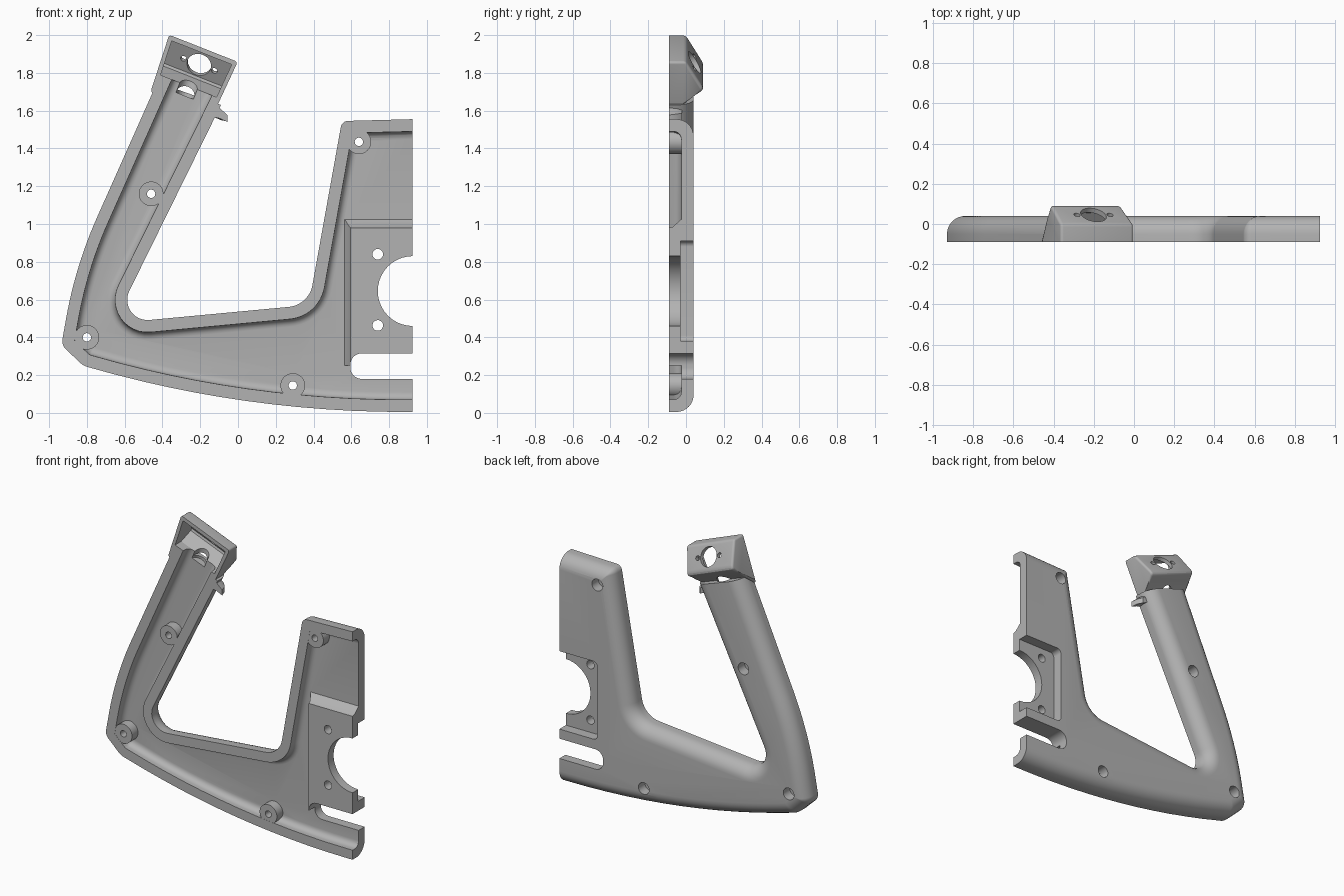
import bpy, bmesh
from math import sin, cos, tan, atan2, pi
from mathutils import Vector, Matrix

if "Cube" in bpy.data.objects:
    bpy.data.objects.remove(bpy.data.objects["Cube"])

grey = bpy.data.materials.new("plain grey")
grey.use_nodes = True
grey.diffuse_color = (0.45, 0.45, 0.45, 1)
grey.node_tree.nodes["Principled BSDF"].inputs["Base Color"].default_value = grey.diffuse_color

FRONT, BACK, FLOOR = -0.09, 0.04, -0.025
END = 0.925


def finish(name, bm):
    bmesh.ops.recalc_face_normals(bm, faces=bm.faces[:])
    mesh = bpy.data.meshes.new(name)
    bm.to_mesh(mesh)
    bm.free()
    mesh.materials.append(grey)
    ob = bpy.data.objects.new(name, mesh)
    bpy.context.collection.objects.link(ob)
    return ob


def loft(name, rings, bevel=0):
    """Closed solid through rings of equal point count."""
    bm = bmesh.new()
    loops = [[bm.verts.new(p) for p in ring] for ring in rings]
    for a, b in zip(loops, loops[1:]):
        for i in range(len(a)):
            bm.faces.new((a[i - 1], a[i], b[i], b[i - 1]))
    bm.faces.new(loops[0])
    bm.faces.new(loops[-1])
    if bevel:
        edges = [e for e in bm.edges if max(v.co.y for v in e.verts) > FRONT + 0.001]
        bmesh.ops.bevel(bm, geom=edges, offset=bevel, segments=4, profile=0.5, affect='EDGES')
    return finish(name, bm)


def rod(name, centre, radius, length, axis=(0, 1, 0)):
    bm = bmesh.new()
    turn = Vector(axis).to_track_quat('Z', 'Y').to_matrix().to_4x4()
    bmesh.ops.create_cone(bm, cap_ends=True, segments=40, radius1=radius, radius2=radius,
                          depth=length, matrix=Matrix.Translation(centre) @ turn)
    return finish(name, bm)


def combine(target, tool, operation):
    mod = target.modifiers.new("combine", 'BOOLEAN')
    mod.operation, mod.solver, mod.object = operation, 'EXACT', tool
    bpy.context.view_layer.objects.active = target
    bpy.ops.object.modifier_apply(modifier=mod.name)
    bpy.data.objects.remove(tool)


def outline(corners, y, inset=0, extend=0, open_edges=()):
    """Rounded polygon moved inwards; open edges move outwards by extend."""
    pts = [Vector(c[:2]) for c in corners]
    n = len(pts)
    dirs = [(pts[(i + 1) % n] - pts[i]).normalized() for i in range(n)]
    ring = []
    for i, p in enumerate(pts):
        a, b = dirs[i - 1], dirs[i]
        na, nb = Vector((-a.y, a.x)), Vector((-b.y, b.x))
        oa = -extend if (i - 1) % n in open_edges else inset
        ob = -extend if i in open_edges else inset
        det = na.x * nb.y - na.y * nb.x
        c = p + Vector((oa * nb.y - ob * na.y, na.x * ob - nb.x * oa)) / det
        if not corners[i][2]:
            ring.append((c.x, y, c.y))
            continue
        turn = atan2(det, a.dot(b))
        sign = 1 if turn > 0 else -1
        r = max(corners[i][2] - inset * sign, 0.004)
        start = c - a * r * tan(abs(turn) / 2)
        hub = start + na * sign * r
        for k in range(13):
            q = hub + Matrix.Rotation(turn * k / 12, 2) @ (start - hub)
            ring.append((q.x, y, q.y))
    return ring


# Frame outline: x, z, corner radius
FRAME = [(END, 1.555, 0), (0.55, 1.545, 0.04), (0.375, 0.571, 0.14), (-0.66, 0.474, 0.107),
         (-0.09, 1.63, 0), (-0.428, 1.75, 0), (-0.86, 0.78, 2.3), (-0.935, 0.36, 0.06),
         (-0.82, 0.25, 0.1), (0.035, 0.005, 6.0), (END, 0.005, 0)]
OPEN = (4, 10)

# Shell with a rounded back
R = 0.09
rings = [outline(FRAME, FRONT, 0, 0, OPEN)]
for k in range(9):
    t = pi / 2 * k / 8
    rings.append(outline(FRAME, BACK - R + R * sin(t), R * (1 - cos(t)), 0, OPEN))
frame = loft("frame_shell", rings)

# Socket at the top of the arm, in its own tilted axes
TOP = Vector((-0.183, 0, 1.93))
UP, SIDE = Vector((0.367, 0, 0.93)), Vector((0.93, 0, -0.367))


def at(v, y, u):
    return TOP + SIDE * v + UP * u + Vector((0, y, 0))


def socket(name, profile, width, bevel=0):
    return loft(name, [[at(s * (width + 0.06 * u), y, u) for y, u in profile] for s in (-1, 1)], bevel)


combine(frame, socket("socket", [(FRONT, 0), (0, 0), (0.09, -0.15), (0.09, -0.17),
                                 (0.03, -0.21), (FRONT, -0.32)], 0.195, 0.015), 'UNION')

# Hollow inside of frame and socket
r = 0.04
rings = [outline(FRAME, FRONT - 0.02, 0.065, 0.06, OPEN)]
for k in range(6):
    t = pi / 2 * k / 5
    rings.append(outline(FRAME, FLOOR - r + r * sin(t), 0.065 + r * (1 - cos(t)), 0.06, OPEN))
combine(frame, loft("hollow", rings), 'DIFFERENCE')
combine(frame, socket("socket_hollow", [(FRONT - 0.02, -0.025), (-0.015, -0.025), (0.06, -0.15),
                                        (0.055, -0.165), (FLOOR, -0.215), (FRONT - 0.02, -0.215)],
                      0.172), 'DIFFERENCE')

# Cable groove, shaft hole and two screw holes in the socket
combine(frame, rod("groove", at(0, -0.03, -0.21), 0.05, 0.12, UP), 'DIFFERENCE')
axis = Vector((0, 0.857, 0)) + UP * 0.514
for v, radius in ((0.01, 0.065), (-0.078, 0.016), (0.098, 0.016)):
    combine(frame, rod("hole", at(v, 0.035, -0.082), radius, 0.14, axis), 'DIFFERENCE')

# Small hook beside the socket
hook = [(-0.15, 1.62), (-0.11, 1.625), (-0.056, 1.577), (-0.056, 1.54), (-0.1, 1.56), (-0.16, 1.57)]
combine(frame, loft("hook", [[(x, FRONT, z) for x, z in hook],
                             [(x - 0.01, -0.05, z + 0.005) for x, z in hook],
                             [(x - 0.035, -0.02, z + 0.01) for x, z in hook]]), 'UNION')


# Motor pad with sloping sides
def pad_ring(x, y, top):
    return [(x, y, 0.25), (END, y, 0.25), (END, y, top), (x, y, top)]


combine(frame, loft("motor_pad", [pad_ring(0.595, FRONT, 0.98), pad_ring(0.59, -0.07, 0.985),
                                  pad_ring(0.565, FLOOR, 1.025), pad_ring(0.565, 0, 1.025)]), 'UNION')

# Screw bosses
BOSSES = [(0.64, 1.435), (-0.46, 1.16), (-0.80, 0.40), (0.29, 0.145)]
for x, z in BOSSES:
    combine(frame, rod("boss", (x, -0.0445, z), 0.065, 0.089), 'UNION')
for x, z in BOSSES:
    combine(frame, rod("screw_hole", (x, 0, z), 0.022, 0.3), 'DIFFERENCE')
    combine(frame, rod("counterbore", (x, 0.035, z), 0.04, 0.13), 'DIFFERENCE')


# Back recess and slot, both open to the end
def pocket(name, x, low, high, radius, y):
    shape = [(1.0, high, 0), (x, high, radius), (x, low, radius), (1.0, low, 0)]
    combine(frame, loft(name, [outline(shape, y, 0), outline(shape, 0.2, 0)]), 'DIFFERENCE')


pocket("recess", 0.64, 0.38, 0.91, 0.03, -0.03)
pocket("slot", 0.595, 0.18, 0.315, 0.06, -0.2)

# Motor opening and its screw holes
combine(frame, rod("motor_opening", (END, 0, 0.645), 0.185, 0.4), 'DIFFERENCE')
for z in (0.84, 0.463):
    combine(frame, rod("motor_screw", (0.74, 0, z), 0.028, 0.4), 'DIFFERENCE')

bpy.ops.object.select_all(action='DESELECT')
frame.select_set(True)
bpy.context.view_layer.objects.active = frame
bpy.ops.object.shade_smooth_by_angle(angle=0.5)
